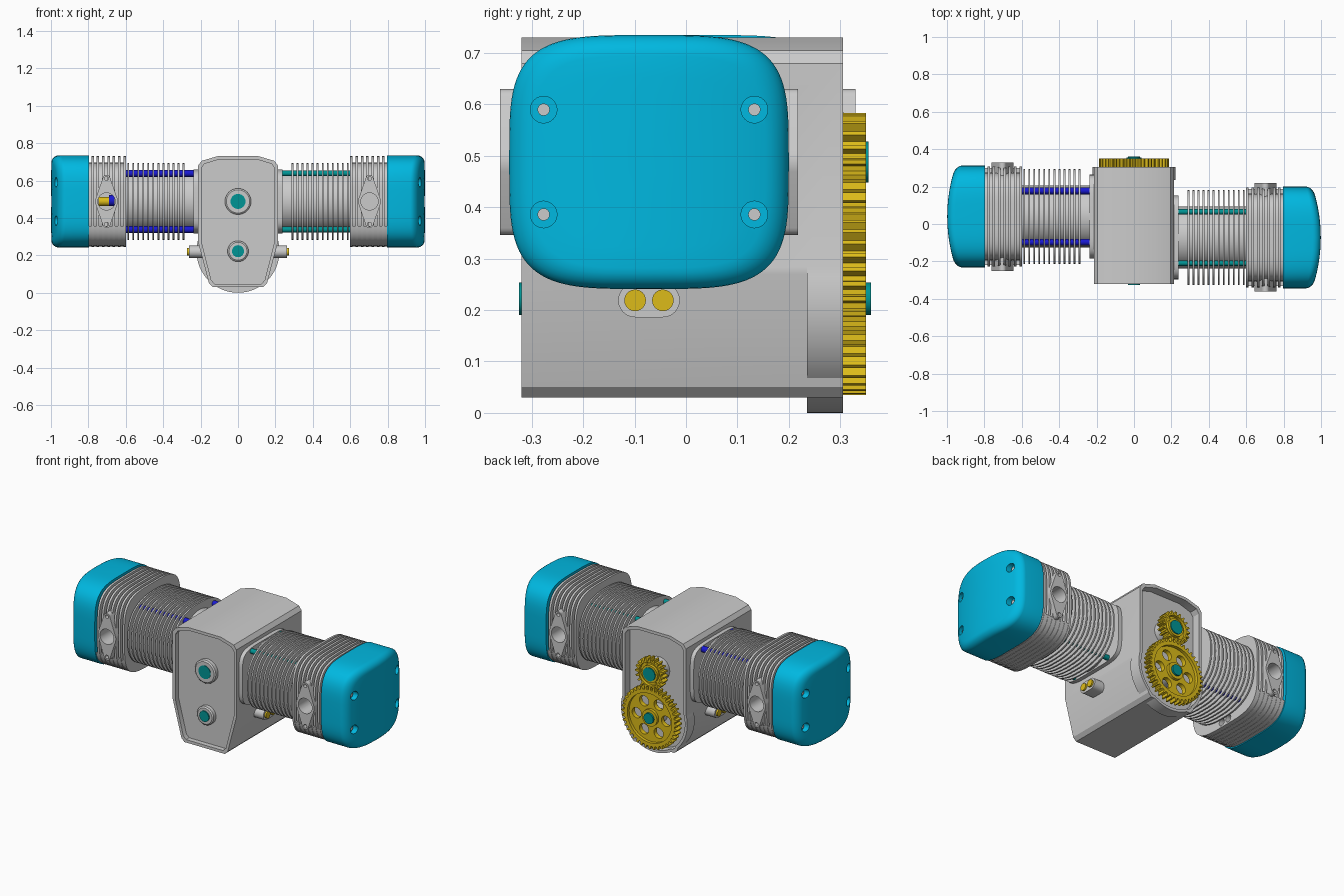
import bpy, bmesh
from math import sin, cos, pi, radians

if "Cube" in bpy.data.objects:
    bpy.data.objects.remove(bpy.data.objects["Cube"])

COLORS = {"cyan": (0.0, 0.48, 0.75, 1), "yellow": (0.72, 0.5, 0.01, 1),
          "teal": (0.0, 0.3, 0.3, 1), "blue": (0.01, 0.01, 0.65, 1)}
MATS = {}
for n, c in COLORS.items():
    MATS[n] = bpy.data.materials.new(n)
    MATS[n].diffuse_color = c


def ell(cu, cv, ru, rv=None, e=2, n=48):
    # superellipse outline; e=2 is a plain ellipse
    rv = rv or ru
    f = lambda t: abs(t) ** (2 / e) * (1 if t >= 0 else -1)
    return [(cu + ru * f(cos(2 * pi * i / n)), cv + rv * f(sin(2 * pi * i / n))) for i in range(n)]


def loft(bm, axis, rings):
    # rings: list of (position along axis, outline)
    made = []
    for t, pts in rings:
        made.append([bm.verts.new((t, u, v) if axis == "x" else (u, t, v)) for u, v in pts])
    for a, b in zip(made, made[1:]):
        for i in range(len(a)):
            j = (i + 1) % len(a)
            bm.faces.new((a[i], a[j], b[j], b[i]))
    bm.faces.new(made[0])
    bm.faces.new(made[-1])


def obj(name, bm, color=None, smooth=True):
    bmesh.ops.recalc_face_normals(bm, faces=bm.faces)
    me = bpy.data.meshes.new(name)
    bm.to_mesh(me)
    bm.free()
    o = bpy.data.objects.new(name, me)
    bpy.context.collection.objects.link(o)
    if color:
        me.materials.append(MATS[color])
    if smooth:
        shade(o)
    return o


def shade(o):
    bpy.ops.object.select_all(action="DESELECT")
    o.select_set(True)
    bpy.context.view_layer.objects.active = o
    bpy.ops.object.shade_smooth_by_angle(angle=radians(30))


def parts(name, axis, items, color=None):
    # several prisms (start, end, outline) in one object
    bm = bmesh.new()
    for a, b, pts in items:
        loft(bm, axis, [(a, pts), (b, pts)])
    return obj(name, bm, color)


def boolean(objs, axis, items, op="DIFFERENCE"):
    c = parts("cutter", axis, items)
    c.hide_render = True
    for o in objs:
        m = o.modifiers.new("bool", "BOOLEAN")
        m.operation, m.object, m.solver = op, c, "EXACT"
        bpy.context.view_layer.objects.active = o
        bpy.ops.object.modifier_apply(modifier=m.name)
        shade(o)
    bpy.data.objects.remove(c)


ZC, ZL = 0.488, 0.222        # upper and lower shaft heights

# crankcase with recessed ends and gear bulge
half = [(0.11, 0.73), (0.195, 0.705), (0.213, 0.68), (0.213, 0.27), (0.155, 0.05), (0.135, 0.03)]
case_pts = half + [(-x, z) for x, z in reversed(half)]
inset = [(x * 0.92, 0.38 + (z - 0.38) * 0.95) for x, z in case_pts]
case = parts("crankcase", "y", [(-0.32, 0.305, case_pts)])
boolean([case], "y", [(0.235, 0.305, ell(0, ZL, 0.222, n=64))], "UNION")
boolean([case], "y", [(-0.4, -0.29, inset)])
boolean([case], "y", [(0.255, 0.4, inset)])
boolean([case], "y", [(0.255, 0.4, ell(0, ZL, 0.206, n=64))])

# bearing bosses and shafts
for nm, z, r in (("upper", ZC, 0.07), ("lower", ZL, 0.056)):
    bm = bmesh.new()
    loft(bm, "y", [(-0.28, ell(0, z, r)), (-0.312, ell(0, z, r)), (-0.318, ell(0, z, r - 0.008))])
    loft(bm, "y", [(0.24, ell(0, z, r)), (0.303, ell(0, z, r))])
    obj(nm + "_bearing_boss", bm)
parts("upper_shaft", "y", [(-0.321, 0.355, ell(0, ZC, 0.04))], "teal")
parts("lower_shaft", "y", [(-0.325, 0.36, ell(0, ZL, 0.032))], "teal")


def gear(name, z, teeth, r, depth, web, hub, holes, hole_r, hole_d):
    pts = []
    for i in range(teeth):
        for f, rr in ((-0.3, r - depth), (-0.14, r), (0.14, r), (0.3, r - depth)):
            a = 2 * pi * (i + f) / teeth
            pts.append((rr * sin(a), z + rr * cos(a)))
    g = parts(name, "y", [(0.305, 0.35, pts)], "yellow")
    if web:
        boolean([g], "y", [(0.332, 0.4, ell(0, z, web))])
        boolean([g], "y", [(0.28, 0.4, ell(hole_d * cos(k * 2 * pi / holes), z + hole_d * sin(k * 2 * pi / holes),
                                           hole_r, n=24)) for k in range(holes)])
        parts(name + "_hub", "y", [(0.31, 0.349, ell(0, z, hub))], "yellow")


gear("large_gear", ZL, 40, 0.187, 0.018, 0.148, 0.05, 6, 0.031, 0.098)
gear("small_gear", ZC, 20, 0.096, 0.018, 0.07, 0.052, 6, 0.005, 0.061)


def lens(cu, cv, r, tip, d):
    # flange outline: round middle tapering to two small round ends
    pts = []
    for cz, rr, a0, a1 in ((0, r, -18, 18), (d, tip, 18, 162), (0, r, 162, 198), (-d, tip, 198, 342)):
        for i in range(9):
            a = radians(a0 + (a1 - a0) * i / 8)
            pts.append((cu + rr * cos(a), cv + cz + rr * sin(a)))
    return pts


def bank(s, yc, side, rod_color, rod_r):
    # one cylinder with head and cover; s is the side along x
    X = lambda a, b, pts: (s * a, s * b, pts)
    parts(side + "_base_plate", "x", [X(0.2, 0.237, ell(yc, ZC, 0.225, 0.172, 5))])
    parts(side + "_barrel", "x", [X(0.22, 0.61, ell(yc, ZC, 0.165, n=64))])
    fin = ell(yc, ZC, 0.254, 0.205, 2.5, 64)
    parts(side + "_barrel_fins", "x", [X(0.287 + i * 0.0268, 0.296 + i * 0.0268, fin) for i in range(12)])
    parts(side + "_tie_rods", "x", [X(0.22, 0.61, ell(yc + a * 0.137, ZC + b * 0.15, rod_r, n=16))
                                    for a in (-1, 1) for b in (-1, 1)], rod_color)

    # cylinder head
    full = ell(yc, ZC, 0.268, 0.243, 3.9, 80)
    inner = ell(yc, ZC, 0.235, 0.208, 3.9, 64)
    core = parts(side + "_head_core", "x", [X(0.602, 0.81, inner)])
    fins = parts(side + "_head_fins", "x", [X(0.6 + i * 0.0285, 0.613 + i * 0.0285, full) for i in range(7)])
    low = [p for p in ell(yc, ZC, 0.266, 0.241, 3.9, 80) if p[1] < ZC - 0.13]
    sump = parts(side + "_head_lower_block", "x", [X(0.601, 0.805, low)])
    boolean([core, fins, sump], "x", [X(0.55, 0.66, ell(yc + d, 0.275, 0.021, n=24)) for d in (-0.027, 0.027)])

    # ports and flanges, front and back
    fl = lens(s * 0.703, ZC, 0.06, 0.02, 0.122)
    flanges = parts(side + "_port_flanges", "y", [(yc + k * 0.18, yc + k * 0.29, fl) for k in (-1, 1)])
    boolean([core, fins, flanges], "y", [(yc + k * 0.1, yc + k * 0.4, ell(s * 0.703, ZC, 0.046, n=40)) for k in (-1, 1)])
    boolean([flanges], "y", [(yc + k * 0.25, yc + k * 0.4, ell(s * 0.703, ZC + j * 0.122, 0.011, n=16))
                             for k in (-1, 1) for j in (-1, 1)])

    # rounded, bowed cover
    bm = bmesh.new()
    rings = [(0.797, 0), (0.955, 0)]
    rings += [(0.955 + 0.043 * sin(a * pi / 12), 0.045 * (1 - cos(a * pi / 12))) for a in range(1, 7)]
    rings += [(0.9985, d) for d in (0.09, 0.13, 0.17, 0.21, 0.24)]
    loft(bm, "x", [(s * x, ell(yc, ZC, 0.272 - d, (0.272 - d) * 0.247 / 0.272, 3.9, 96)) for x, d in rings])
    for v in bm.verts:
        v.co.x -= s * 0.6 * (v.co.y - yc) ** 2 * max(0, (abs(v.co.x) - 0.8) / 0.2)
    cover = obj(side + "_head_cover", bm, "cyan")
    spots = [(yc + a * 0.205, ZC + b * 0.102) for a in (-1, 1) for b in (-1, 1)]
    boolean([cover], "x", [X(0.945, 1.1, ell(y, z, 0.026, n=24)) for y, z in spots])
    parts(side + "_cover_bolts", "x", [X(0.9, 0.955, ell(y, z, 0.012, n=16)) for y, z in spots])

    # tappet guide and tappets
    slot = [(yc + k * 0.027 + 0.033 * cos(radians(a0 + i * 15)), 0.219 + 0.033 * sin(radians(a0 + i * 15)))
            for k, a0 in ((1, -90), (-1, 90)) for i in range(13)]
    parts(side + "_tappet_guide", "x", [X(0.12, 0.262, slot)])
    parts(side + "_tappets", "x", [X(0.15, 0.272, ell(yc + d, 0.219, 0.021, n=24)) for d in (-0.027, 0.027)], "yellow")


bank(1, -0.072, "right", "teal", 0.015)
bank(-1, 0.04, "left", "blue", 0.018)

# valve parts seen inside the left port
parts("left_valve_guide", "x", [(-0.745, -0.69, ell(-0.09, ZC, 0.024, n=24))], "yellow")
parts("left_valve_stem", "x", [(-0.69, -0.66, ell(-0.085, ZC + 0.005, 0.03, n=24))], "blue")

for m in bpy.data.materials:
    if m.users and not m.is_grease_pencil:
        m.use_nodes = True
        m.node_tree.nodes["Principled BSDF"].inputs["Base Color"].default_value = m.diffuse_color
